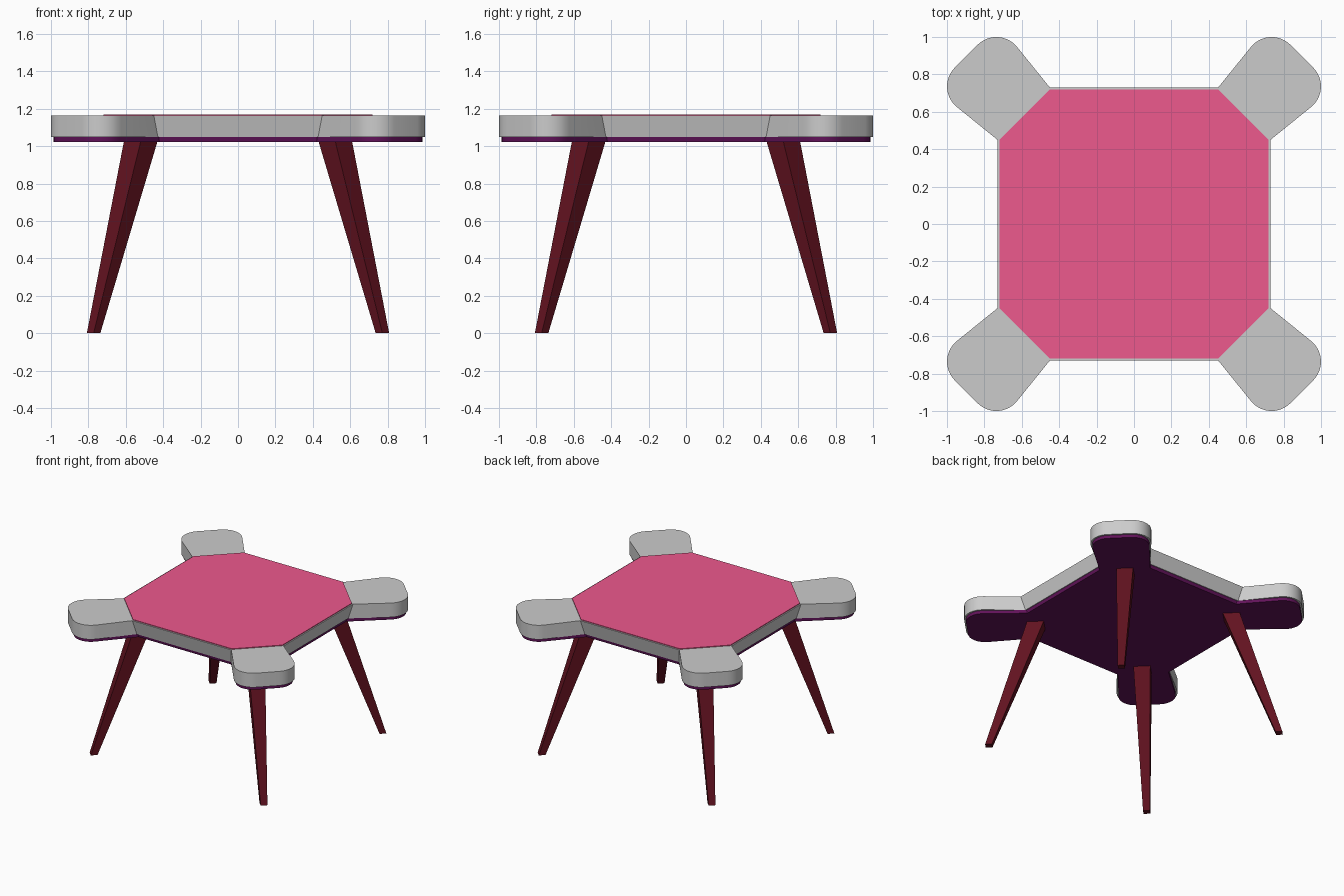
import bpy, bmesh, math

if "Cube" in bpy.data.objects:
    bpy.data.objects.remove(bpy.data.objects["Cube"])


def material(name, rgb):
    m = bpy.data.materials.new(name)
    m.diffuse_color = (*rgb, 1)
    m.use_nodes = True
    m.node_tree.nodes["Principled BSDF"].inputs["Base Color"].default_value = m.diffuse_color
    return m


def loft(name, rings, mat=None):
    """Closed solid through a stack of equal-length rings of 3D points."""
    bm = bmesh.new()
    loops = [[bm.verts.new(p) for p in ring] for ring in rings]
    n = len(loops[0])
    for low, high in zip(loops, loops[1:]):
        for i in range(n):
            j = (i + 1) % n
            bm.faces.new((low[i], low[j], high[j], high[i]))
    bm.faces.new(loops[0][::-1])
    bm.faces.new(loops[-1])
    bmesh.ops.recalc_face_normals(bm, faces=bm.faces)
    me = bpy.data.meshes.new(name)
    bm.to_mesh(me)
    bm.free()
    ob = bpy.data.objects.new(name, me)
    bpy.context.collection.objects.link(ob)
    if mat:
        me.materials.append(mat)
    return ob


def smooth(ob):
    bpy.ops.object.select_all(action='DESELECT')
    ob.select_set(True)
    bpy.context.view_layer.objects.active = ob
    bpy.ops.object.shade_smooth_by_angle(angle=math.radians(25))


def four_corners(quarter, z):
    """Repeat one corner's points around the centre."""
    ring = []
    for k in range(4):
        c, s = ((1, 0), (0, 1), (-1, 0), (0, -1))[k]
        ring += [(c * x - s * y, s * x + c * y, z) for x, y in quarter]
    return ring


def lobed_outline(notch, radius, z):
    """Square outline with a rounded lobe at each corner."""
    half = []
    for i in range(9):
        a = math.radians(45 + (141.6 - 45) * i / 8)
        half.append((0.736 + radius * math.cos(a), 0.858 + radius * math.sin(a)))
    half.append(notch)
    quarter = [(y, x) for x, y in half[::-1]] + half
    return four_corners(quarter, z)


pink = material("pink", (0.85, 0.1, 0.27))
purple = material("dark purple", (0.12, 0.006, 0.1))
maroon = material("maroon", (0.12, 0.006, 0.014))

# Grey frame, its straight sides leaning in towards the bottom
smooth(loft("table_frame", [lobed_outline((0.428, 0.702), 0.142, 1.048),
                            lobed_outline((0.45, 0.73), 0.142, 1.164)]))

# Purple underside plate, slightly inset
smooth(loft("underside_plate", [lobed_outline((0.42, 0.69), 0.128, 1.022),
                                lobed_outline((0.424, 0.696), 0.128, 1.05)], purple))

# Pink octagonal playing surface
octagon = [(0.72, 0.45), (0.45, 0.72)]
loft("top_panel", [four_corners(octagon, 1.155), four_corners(octagon, 1.17)], pink)

# Splayed tapered legs, square in section and turned to the diagonals
for sx, side in ((-1, "left"), (1, "right")):
    for sy, end in ((-1, "front"), (1, "back")):
        rings = []
        for centre, r, z in ((0.772, 0.036, 0), (0.519, 0.09, 1.03)):
            rings.append([(sx * centre + dx * r, sy * centre + dy * r, z)
                          for dx, dy in ((1, 0), (0, 1), (-1, 0), (0, -1))])
        loft(f"{end}_{side}_leg", rings, maroon)
